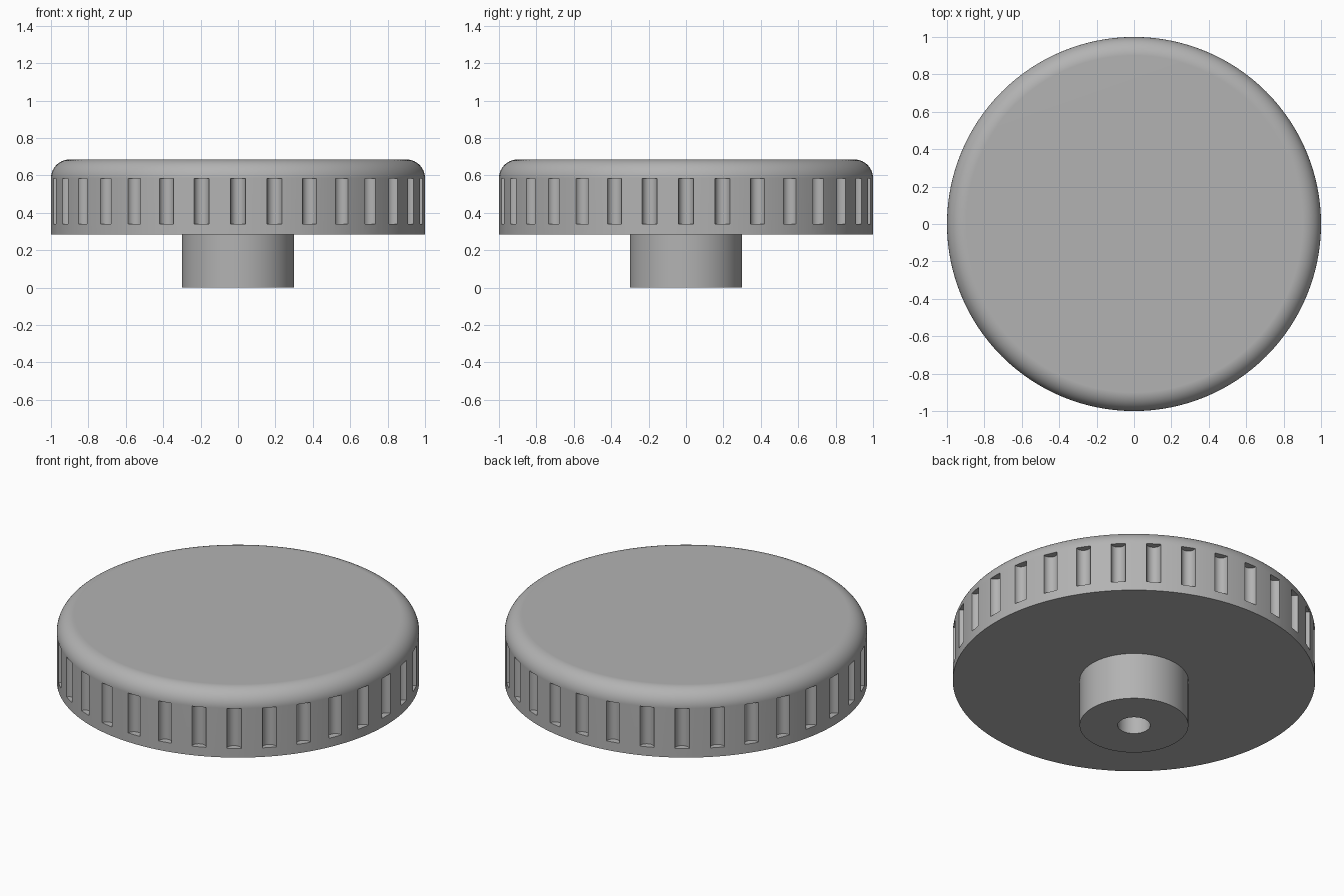
import bpy
import bmesh
from math import sin, cos, pi, radians
from mathutils import Matrix, Vector

if "Cube" in bpy.data.objects:
    bpy.data.objects.remove(bpy.data.objects["Cube"], do_unlink=True)

SEGMENTS = 128
GROOVES = 32
BASE_Z, TOP_Z = 0.285, 0.685
FILLET = 0.1
HUB_R, BORE_R, BORE_TOP = 0.3, 0.09, 0.4

grey = bpy.data.materials.new("plain grey")
grey.use_nodes = True
grey.diffuse_color = (0.45, 0.45, 0.45, 1)
grey.node_tree.nodes["Principled BSDF"].inputs["Base Color"].default_value = grey.diffuse_color


def make_object(name, bm):
    bmesh.ops.recalc_face_normals(bm, faces=bm.faces)
    mesh = bpy.data.meshes.new(name)
    bm.to_mesh(mesh)
    bm.free()
    mesh.materials.append(grey)
    obj = bpy.data.objects.new(name, mesh)
    bpy.context.collection.objects.link(obj)
    return obj


def lathe(name, profile):
    """Revolve (radius, height) points that start and end on the axis."""
    bm = bmesh.new()
    verts = [bm.verts.new((r, 0, z)) for r, z in profile]
    edges = [bm.edges.new(pair) for pair in zip(verts, verts[1:])]
    bmesh.ops.spin(bm, geom=verts + edges, cent=(0, 0, 0), axis=(0, 0, 1),
                   angle=2 * pi, steps=SEGMENTS, use_merge=True)
    bmesh.ops.remove_doubles(bm, verts=bm.verts, dist=0.0001)
    return make_object(name, bm)


# Knob: blind bore, hub, disc and rounded top rim in one profile
rim = [(1 - FILLET + FILLET * cos(a), TOP_Z - FILLET + FILLET * sin(a))
       for a in (pi / 2 * i / 14 for i in range(15))]
profile = [(0, BORE_TOP), (BORE_R, BORE_TOP), (BORE_R, 0), (HUB_R, 0),
           (HUB_R, BASE_Z), (1, BASE_Z)] + rim + [(0, TOP_Z)]
knob = lathe("knob", profile)

# Grip cutters: upright round bars centred on the rim
low, high = 0.34, 0.583
bm = bmesh.new()
for i in range(GROOVES):
    angle = 2 * pi * i / GROOVES
    place = Matrix.Translation(Vector((cos(angle), sin(angle), (low + high) / 2)))
    bmesh.ops.create_cone(bm, cap_ends=True, segments=24, radius1=0.04, radius2=0.04,
                          depth=high - low, matrix=place @ Matrix.Rotation(angle, 4, "Z"))
cutter = make_object("grip_cutter", bm)
cutter.hide_render = True

# Cut the grooves into the rim
cut = knob.modifiers.new("Grip grooves", "BOOLEAN")
cut.operation = "DIFFERENCE"
cut.solver = "EXACT"
cut.object = cutter
bpy.ops.object.select_all(action="DESELECT")
bpy.context.view_layer.objects.active = knob
knob.select_set(True)
bpy.ops.object.modifier_apply(modifier=cut.name)
bpy.data.objects.remove(cutter, do_unlink=True)

# Smooth shading with crisp edges
bpy.ops.object.shade_smooth_by_angle(angle=radians(30))
weighted = knob.modifiers.new("Even shading", "WEIGHTED_NORMAL")
weighted.keep_sharp = True
